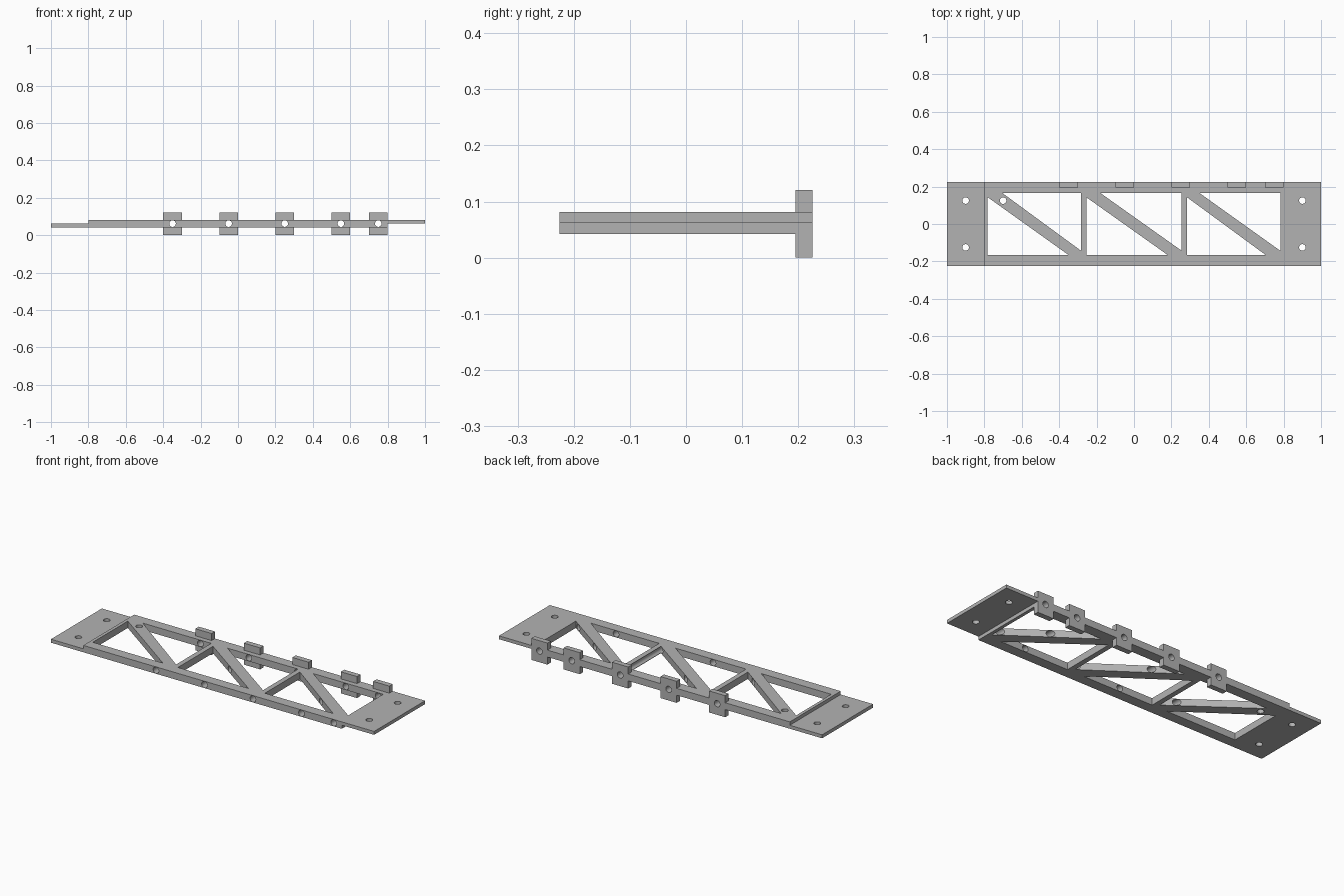
import bpy, bmesh, math
from mathutils import Matrix

cube = bpy.data.objects.get("Cube")
if cube:
    bpy.data.objects.remove(cube, do_unlink=True)

HALF_Y = 0.225                      # half the frame width
LOW, MID, HIGH = 0.0425, 0.062, 0.081   # frame bottom, lap joint, frame top
TAB_TOP = 0.1205
HOLE_R = 0.0175
TAB_X = (-0.35, -0.05, 0.25, 0.55, 0.75)

grey = bpy.data.materials.new("plain grey")
grey.use_nodes = True
colour = (0.45, 0.45, 0.45, 1)
grey.diffuse_color = colour
grey.node_tree.nodes["Principled BSDF"].inputs["Base Color"].default_value = colour


def make_object(name, bm):
    bmesh.ops.recalc_face_normals(bm, faces=bm.faces[:])
    mesh = bpy.data.meshes.new(name)
    bm.to_mesh(mesh)
    bm.free()
    mesh.materials.append(grey)
    obj = bpy.data.objects.new(name, mesh)
    bpy.context.scene.collection.objects.link(obj)
    return obj


def add_prism(bm, points, depth):
    """Extrude a closed outline of 3D points along depth."""
    face = bm.faces.new([bm.verts.new(p) for p in points])
    new = bmesh.ops.extrude_face_region(bm, geom=[face])["geom"]
    verts = [v for v in new if isinstance(v, bmesh.types.BMVert)]
    bmesh.ops.translate(bm, verts=verts, vec=depth)


def add_hole(bm, matrix, depth):
    bmesh.ops.create_cone(bm, cap_ends=True, segments=32, radius1=HOLE_R,
                          radius2=HOLE_R, depth=depth, matrix=matrix)


# Stepped slab: half-thickness lap plates at both ends
bm = bmesh.new()
side = [(-1, LOW), (0.8, LOW), (0.8, MID), (1, MID),
        (1, HIGH), (-0.8, HIGH), (-0.8, MID), (-1, MID)]
add_prism(bm, [(x, -HALF_Y, z) for x, z in side], (0, 2 * HALF_Y, 0))
frame = make_object("truss_frame", bm)

# Square tabs on the back rail
bm = bmesh.new()
for x in TAB_X:
    corners = [(x - 0.05, 0), (x + 0.05, 0), (x + 0.05, TAB_TOP), (x - 0.05, TAB_TOP)]
    add_prism(bm, [(cx, HALF_Y - 0.03, cz) for cx, cz in corners], (0, 0.03, 0))
tabs = make_object("back_tabs", bm)

# Triangular windows on either side of each diagonal brace
bm = bmesh.new()
edge, tip = 0.167, 0.143
bays = [(-0.782, -0.283, -0.706, -0.348),
        (-0.255, 0.255, -0.182, 0.182),
        (0.283, 0.782, 0.348, 0.706)]
for left, right, top_start, low_end in bays:
    for tri in ([(top_start, edge), (right, edge), (right, -tip)],
                [(left, tip), (left, -edge), (low_end, -edge)]):
        add_prism(bm, [(x, y, -0.1) for x, y in tri], (0, 0, 0.4))
windows = make_object("window_cutter", bm)

# Long holes through rails, braces and tabs
bm = bmesh.new()
for x in TAB_X:
    add_hole(bm, Matrix.Translation((x, 0, MID)) @ Matrix.Rotation(math.pi / 2, 4, "X"), 1)
rail_holes = make_object("rail_hole_cutter", bm)

# Upright bolt holes in the end plates and first brace
bm = bmesh.new()
spots = [(x, y) for x in (-0.9, 0.9) for y in (-0.125, 0.125)] + [(-0.7, 0.125)]
for x, y in spots:
    add_hole(bm, Matrix.Translation((x, y, MID)), 0.4)
bolt_holes = make_object("bolt_hole_cutter", bm)

# Combine everything into one clean solid
bpy.context.view_layer.objects.active = frame
frame.select_set(True)
for tool, operation in ((tabs, "UNION"), (windows, "DIFFERENCE"),
                        (rail_holes, "DIFFERENCE"), (bolt_holes, "DIFFERENCE")):
    tool.hide_render = True
    mod = frame.modifiers.new(tool.name, "BOOLEAN")
    mod.object = tool
    mod.operation = operation
    mod.solver = "EXACT"
    bpy.ops.object.modifier_apply(modifier=mod.name)
    bpy.data.objects.remove(tool, do_unlink=True)

bpy.ops.object.shade_smooth_by_angle(angle=math.radians(30))
